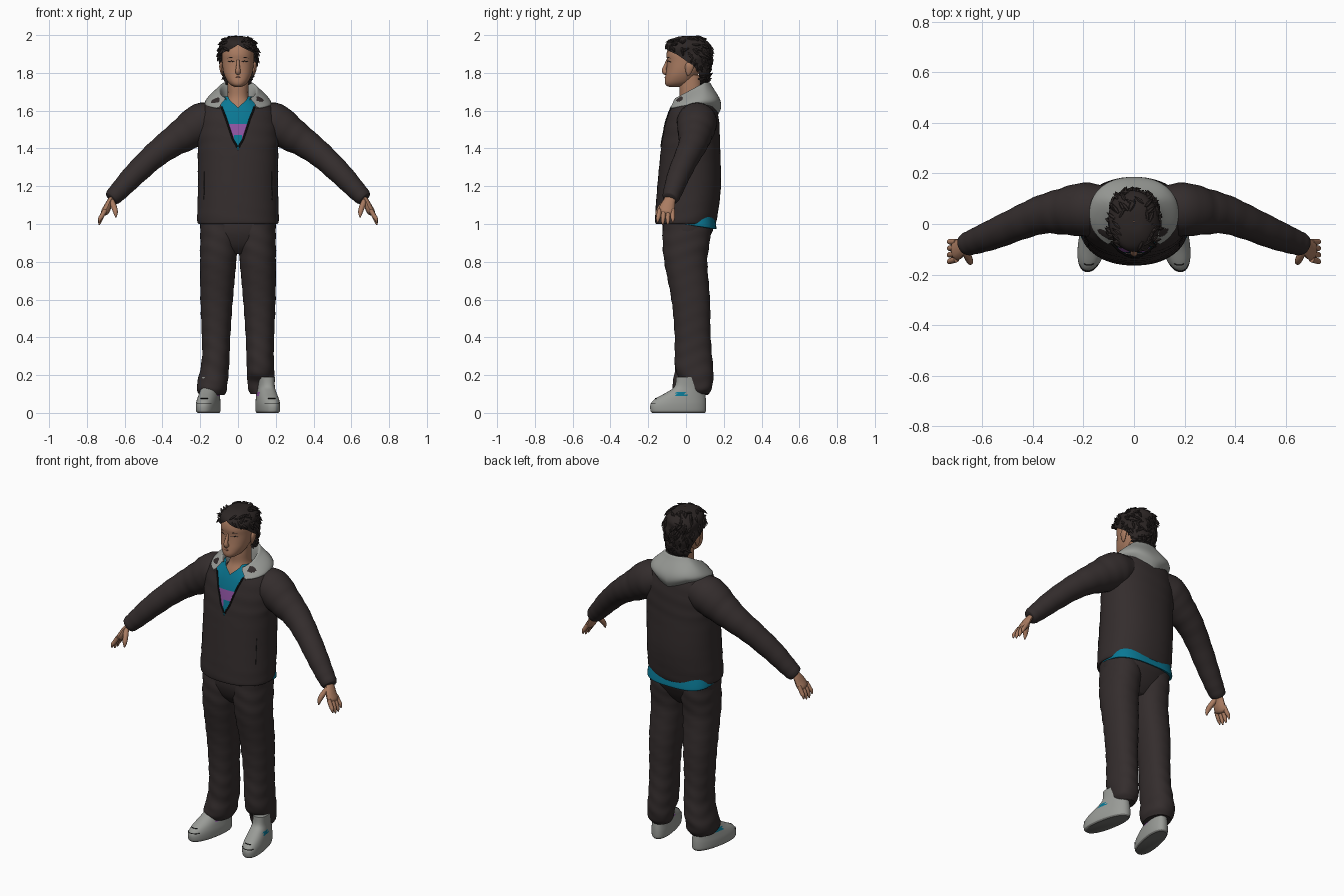
import bpy, bmesh, math, random
from mathutils import Vector

random.seed(4)
if "Cube" in bpy.data.objects:
    bpy.data.objects.remove(bpy.data.objects["Cube"])


def material(name, r, g, b):
    m = bpy.data.materials.new(name)
    m.use_nodes = True
    m.diffuse_color = (r, g, b, 1)
    bsdf = m.node_tree.nodes["Principled BSDF"]
    bsdf.inputs["Base Color"].default_value = (r, g, b, 1)
    bsdf.inputs["Roughness"].default_value = 0.8
    return m


CLOTH = material("charcoal cloth", .034, .026, .026)
HAIR = material("dark brown hair", .025, .019, .018)
SKIN = material("warm skin", .4, .2, .12)
LIPS = material("lips", .3, .13, .085)
TEAL = material("teal shirt", .003, .19, .3)
PURPLE = material("purple print", .28, .09, .37)
GREY = material("light grey", .32, .33, .31)
SOLE = material("sole grey", .17, .17, .16)
BLACK = material("black trim", .01, .01, .01)


def spline(rows, steps):
    """Smooth interpolation through rows of numbers."""
    out, last = [], len(rows) - 1
    for i in range(last):
        a, b, c, d = (rows[min(max(i + k, 0), last)] for k in (-1, 0, 1, 2))
        for s in range(steps):
            t = s / steps
            out.append([q + .5 * t * (r - p + t * (2 * p - 5 * q + 4 * r - e + t * (3 * (q - r) + e - p)))
                        for p, q, r, e in zip(a, b, c, d)])
    return out + [list(rows[-1])]


def loft(rows, sides=40, steps=5, power=2.2, wrinkle=0, shape=None):
    """Stacked level rings: (z, front y, back y, half width, centre x, front opening in degrees)."""
    grid = []
    for z, front, back, rx, cx, arc in spline([tuple(r) + (0,) * (6 - len(r)) for r in rows], steps):
        a, ring = math.radians(max(arc, 0)), []
        for k in range(sides + 1):
            th = a + (2 * math.pi - 2 * a) * k / sides
            s, c = math.sin(th), -math.cos(th)
            w = 1 + wrinkle * math.sin(z * 75 + 2 * math.sin(2 * th))
            x = cx + w * rx * math.copysign(abs(s) ** (2 / power), s)
            y = (front + back) / 2 + w * (back - front) / 2 * math.copysign(abs(c) ** (2 / power), c)
            p = Vector((x, y, z))
            ring.append(shape(p) if shape else p)
        grid.append(ring)
    return grid


def tube(path, sides=12, steps=3, flat=1, wrinkle=0):
    """Round section swept along (x, y, z, radius) points."""
    pts, grid = spline(path, steps), []
    for i, (x, y, z, r) in enumerate(pts):
        t = (Vector(pts[min(i + 1, len(pts) - 1)][:3]) - Vector(pts[max(i - 1, 0)][:3])).normalized()
        v = Vector((0, 1, 0))
        v = (v - t * v.dot(t)).normalized()
        u = v.cross(t)
        r *= 1 + wrinkle * math.sin(i * 1.7)
        angles = [2 * math.pi * k / sides for k in range(sides + 1)]
        grid.append([Vector((x, y, z)) + u * (r * flat * math.cos(a)) + v * (r * math.sin(a)) for a in angles])
    return grid


def build(name, grids, mats, paint=None, cap=True, mirror=False):
    bm = bmesh.new()
    for grid in grids:
        vs = [[bm.verts.new(p) for p in ring] for ring in grid]
        for lo, hi in zip(vs, vs[1:]):
            for k in range(len(lo) - 1):
                bm.faces.new((lo[k], lo[k + 1], hi[k + 1], hi[k]))
    bmesh.ops.remove_doubles(bm, verts=bm.verts, dist=1e-5)
    if cap:
        bmesh.ops.holes_fill(bm, edges=[e for e in bm.edges if e.is_boundary], sides=0)
    bmesh.ops.recalc_face_normals(bm, faces=bm.faces)
    for f in bm.faces:
        f.smooth = True
        f.material_index = paint(f.calc_center_median()) if paint else 0
    me = bpy.data.meshes.new(name)
    bm.to_mesh(me)
    bm.free()
    me.set_sharp_from_angle(angle=math.radians(50))
    for m in mats:
        me.materials.append(m)
    ob = bpy.data.objects.new(name, me)
    bpy.context.collection.objects.link(ob)
    if mirror:
        ob.modifiers.new("mirror", 'MIRROR')


def cord(points, r):
    return tube([(*p, r) for p in points], sides=6, steps=1)


# Jacket body with an open neck, zip edges and pocket welts
jacket = loft([(1.03, -.13, .12, .18), (1.0, -.158, .149, .208), (1.04, -.163, .166, .216),
               (1.2, -.152, .185, .212), (1.385, -.134, .182, .213), (1.45, -.125, .18, .216, 0, 6),
               (1.52, -.114, .177, .213, 0, 12), (1.58, -.1, .17, .2, 0, 19), (1.645, -.078, .152, .165, 0, 33),
               (1.69, -.045, .115, .11, 0, 55)], sides=64, wrinkle=.006)
build("jacket_body", [jacket], [CLOTH], cap=False)
edges = [[ring[k] for ring in jacket if 1.385 < ring[0].z < 1.63] for k in (0, -1)]
build("jacket_zip", [cord(e, .005) for e in edges], [BLACK])
welts = [[ring[k] for ring in jacket if 1.12 < ring[0].z < 1.3] for k in (10, -11)]
build("jacket_pocket_welts", [cord(w, .002) for w in welts], [BLACK])

# Sleeves
build("sleeves", [tube([(.09, .06, 1.56, .085), (.19, .058, 1.535, .106), (.275, .05, 1.48, .093),
                        (.36, .038, 1.425, .077), (.45, .005, 1.355, .067), (.55, -.038, 1.26, .06),
                        (.62, -.065, 1.185, .052), (.662, -.08, 1.142, .045), (.672, -.084, 1.132, .036)],
                       sides=28, steps=5, wrinkle=.015)], [CLOTH], mirror=True)

# Hands
hand = [tube([(.645, -.073, 1.16, .026), (.675, -.087, 1.125, .031), (.693, -.1, 1.085, .041),
              (.707, -.104, 1.06, .039), (.712, -.106, 1.05, .018)], flat=.5),
        tube([(.672, -.1, 1.125, .015), (.656, -.132, 1.09, .015), (.648, -.15, 1.06, .012),
              (.647, -.156, 1.035, .003)])]
for i in range(4):
    y, drop = -.071 - .023 * i, .012 * (i in (0, 3))
    hand.append(tube([(.702, y, 1.075, .012), (.722, y * 1.08 + .006, 1.04, .012),
                      (.731, y * 1.15 + .012, 1.015 + drop, .01), (.735, y * 1.15 + .012, .995 + drop, .003)]))
build("hands", hand, [SKIN], mirror=True)


# Shirt: chest with printed band, and the hem showing at the back
def print_band(p):
    return int(1.475 < p.z < 1.53 or (1.42 < p.z <= 1.475 and abs(p.x) > .014))


build("shirt_chest", [loft([(1.34, -.115, .15, .19), (1.42, -.113, .15, .19), (1.52, -.1, .15, .185),
                            (1.58, -.087, .14, .17), (1.625, -.072, .12, .13, 0, 3),
                            (1.675, -.05, .1, .08, 0, 38)], sides=72, steps=8)],
      [TEAL, PURPLE], print_band, cap=False)


def hem_tilt(p):
    return p + Vector((0, 0, (.15 - p.y) * .16))


build("shirt_hem", [loft([(1.06, -.11, .15, .19), (1.0, -.11, .159, .2), (.974, -.11, .159, .2),
                          (.98, -.1, .14, .18)], power=2.8, shape=hem_tilt)], [TEAL], cap=False)

# Trousers
build("trouser_seat", [loft([(.84, -.06, .06, .06), (.88, -.095, .095, .15), (.93, -.117, .125, .19),
                             (.98, -.125, .146, .2), (1.06, -.12, .148, .195)])], [CLOTH])
thigh = [(.3, -.06, .138, .073, .117), (.42, -.06, .13, .076, .116), (.6, -.077, .127, .086, .113),
         (.8, -.115, .113, .096, .105), (.92, -.124, .128, .1, .1), (1.03, -.12, .13, .095, .1)]
cuffs = {"left": [(.1, .005, .118, .05, .118), (.125, 0, .135, .066, .12), (.165, -.015, .143, .07, .12),
                  (.215, -.052, .145, .073, .12)],
         "right": [(.095, -.055, .115, .066, .138), (.125, -.072, .135, .08, .138), (.165, -.07, .143, .08, .135),
                   (.215, -.06, .145, .077, .126)]}
for side, cuff in cuffs.items():
    sign = 1 if side == "left" else -1
    rows = [(z, f, b, rx, cx * sign) for z, f, b, rx, cx in cuff + thigh]
    build(side + "_trouser_leg", [loft(rows, wrinkle=.016, steps=7)], [CLOTH])


# Shoes, toes turned out
def toe_out(p):
    return Vector((p.x + .15 - .18 * p.y, p.y, p.z))


def shoe_colour(p):
    if p.z < .01:
        return 1
    if .09 < p.z < .11 and -.05 < p.y < 0:
        return 2 if p.x > .15 else 3
    return 0


shoe = loft([(0, -.18, .1, .05), (.012, -.188, .106, .057), (.045, -.188, .107, .058),
             (.075, -.163, .105, .054), (.11, -.1, .1, .048), (.14, -.06, .096, .045), (.19, -.052, .09, .046)],
            power=2.3, shape=toe_out)
build("shoes", [shoe], [GREY, SOLE, TEAL, PURPLE], shoe_colour, mirror=True)
build("shoe_toe_seams", [cord(shoe[i][-n:-1] + shoe[i][:n], .0025) for i, n in ((11, 5), (15, 3))],
      [BLACK], mirror=True)


# Hood lying around the neck, pointed at the back
def drape(p):
    lift = (p.z - 1.6) / .14
    z = p.z + .5 * min(0, p.y - .1) * lift
    if p.y > .1:
        z -= .04 * max(0, 1 - abs(p.x) / .11) * max(0, 1 - lift)
    return Vector((p.x, p.y, z))


build("hood", [loft([(1.615, -.095, .17, .15, 0, 36), (1.645, -.103, .186, .176, 0, 34),
                     (1.68, -.095, .178, .162, 0, 33), (1.73, -.085, .14, .12, 0, 36),
                     (1.75, -.075, .122, .1, 0, 39), (1.72, -.065, .105, .088, 0, 43),
                     (1.65, -.055, .095, .078, 0, 47)], shape=drape)], [GREY], cap=False)

# Head and neck
build("neck", [loft([(1.56, -.075, .11, .12), (1.62, -.055, .095, .08), (1.67, -.035, .085, .057),
                     (1.73, -.035, .085, .055), (1.79, -.03, .08, .055)])], [SKIN])
build("head", [loft([(1.725, -.085, -.03, .012), (1.733, -.105, 0, .034), (1.752, -.112, .035, .054),
                     (1.785, -.108, .06, .071), (1.82, -.103, .085, .08), (1.862, -.1, .1, .084),
                     (1.9, -.103, .11, .085), (1.94, -.09, .11, .08), (1.975, -.05, .08, .05),
                     (1.98, .01, .02, .002)])], [SKIN])
build("nose", [tube([(0, -.097, 1.87, .007), (0, -.107, 1.84, .009), (0, -.115, 1.815, .013),
                     (0, -.108, 1.802, .014), (0, -.098, 1.797, .006)])], [SKIN])
build("ears", [tube([(.082, .012, 1.785, .004), (.086, .013, 1.8, .014), (.089, .018, 1.83, .023),
                     (.089, .02, 1.85, .018), (.087, .02, 1.86, .004)], flat=.45)], [SKIN], mirror=True)
build("mouth", [tube([(-.024, -.1, 1.774, .002), (0, -.108, 1.776, .005), (.024, -.1, 1.774, .002)])], [LIPS])
for name, z, r in (("eyes", 1.858, .003), ("eyebrows", 1.878, .004)):
    build(name, [tube([(.017, -.097, z, .002), (.035, -.092, z + .004, r), (.054, -.08, z, .002)])],
          [HAIR], mirror=True)

# Hair cap and curls
hair = loft([(1.725, -.02, .09, .06, 0, 128), (1.76, -.05, .112, .083, 0, 120), (1.81, -.08, .127, .094, 0, 110),
             (1.86, -.1, .132, .099, 0, 86), (1.9, -.107, .133, .101, 0, 58), (1.925, -.109, .132, .1, 0, 22),
             (1.95, -.105, .125, .094), (1.975, -.085, .103, .075), (1.992, -.04, .06, .04),
             (1.995, .008, .012, .002)], wrinkle=.03)
build("hair_cap", [hair], [HAIR], cap=False)
curls, centre = [], Vector((0, .01, 1.87))
for i in range(130):
    p = random.choice(random.choice(hair[2:-6])[2:-2])
    out = (p - centre).normalized()
    along = Vector((random.uniform(-.5, .5), random.uniform(-.2, 1), random.uniform(-1.2, 0)))
    along = (along - out * along.dot(out)).normalized()
    path = [p - along * .018 - out * .003, p + out * .001 + along * .004, p + out * .007 + along * .028]
    curls.append(tube([(q.x, q.y, min(q.z, 1.992), r) for q, r in zip(path, (.005, .008, .001))], sides=6))
build("hair_curls", curls, [HAIR])
